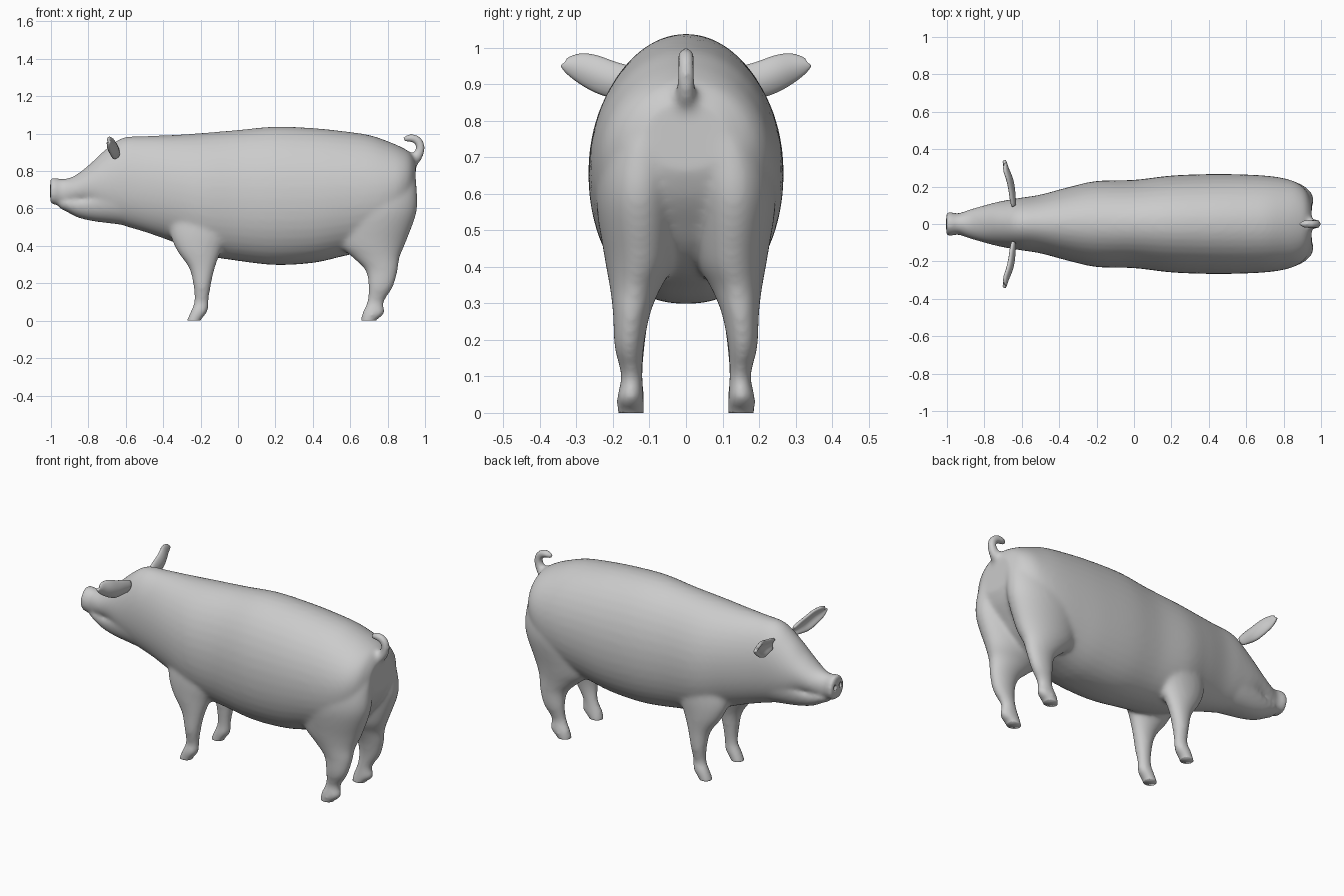
import bpy, bmesh, math
from mathutils import Vector

if "Cube" in bpy.data.objects:
    bpy.data.objects.remove(bpy.data.objects["Cube"])

skin = bpy.data.materials.new("grey_skin")
skin.diffuse_color = (0.6, 0.6, 0.6, 1)
skin.use_nodes = True
skin.node_tree.nodes["Principled BSDF"].inputs["Base Color"].default_value = skin.diffuse_color
N = 40


def spow(v, p):
    return math.copysign(abs(v) ** p, v)


def dense(rows, steps=5):
    """Smoothly resample a table of sections (Catmull-Rom)."""
    out = []
    for i in range(len(rows) - 1):
        a, b = rows[max(i - 1, 0)], rows[i]
        c, d = rows[i + 1], rows[min(i + 2, len(rows) - 1)]
        for s in range(steps):
            t = s / steps
            out.append([0.5 * (2 * q + (r - p) * t + (2 * p - 5 * q + 4 * r - w) * t * t
                               + (3 * q - p - 3 * r + w) * t ** 3)
                        for p, q, r, w in zip(a, b, c, d)])
    return out + [list(rows[-1])]


def loft(bm, rings):
    """Skin closed rings of points into a capped solid."""
    vs = [[bm.verts.new(p) for p in ring] for ring in rings]
    n = len(vs[0])
    faces = [bm.faces.new((a[i], a[(i + 1) % n], b[(i + 1) % n], b[i]))
             for a, b in zip(vs, vs[1:]) for i in range(n)]
    faces += [bm.faces.new(vs[0][::-1]), bm.faces.new(vs[-1])]
    bmesh.ops.recalc_face_normals(bm, faces=faces)


def trunk(bm, rows, widest=0.48):
    """Sections along x: x, bottom, top, half width (narrow back, fuller belly)."""
    rings = []
    for x, zb, zt, hw in dense(rows):
        zc = zb + (zt - zb) * widest
        ring = []
        for i in range(N):
            a = 2 * math.pi * i / N
            s, c = math.sin(a), math.cos(a)
            if s > 0:
                ring.append((x, hw * spow(c, 1.0), zc + s * (zt - zc)))
            else:
                ring.append((x, hw * spow(c, .85), zc + spow(s, .95) * (zc - zb)))
        rings.append(ring)
    loft(bm, rings)


def leg(bm, rows, side):
    """Sections along z: z, front x, back x, inner y, outer y."""
    rings = []
    for z, x0, x1, y0, y1 in dense(rows):
        rings.append([((x0 + x1) / 2 + (x1 - x0) / 2 * math.cos(2 * math.pi * i / N),
                       side * ((y0 + y1) / 2 + (y1 - y0) / 2 * math.sin(2 * math.pi * i / N)), z)
                      for i in range(N)])
    loft(bm, rings)


def make(name, bm):
    me = bpy.data.meshes.new(name)
    bm.to_mesh(me)
    bm.free()
    me.materials.append(skin)
    for f in me.polygons:
        f.use_smooth = True
    ob = bpy.data.objects.new(name, me)
    bpy.context.collection.objects.link(ob)
    return ob


bm = bmesh.new()
# torso and head
trunk(bm, [(-1.004, .622, .764, .064), (-.975, .62, .764, .063), (-.94, .618, .758, .057),
           (-.88, .628, .772, .077), (-.80, .618, .83, .10), (-.72, .56, .905, .12),
           (-.62, .512, .977, .138), (-.5, .475, .987, .157), (-.35, .422, .993, .197),
           (-.2, .355, 1.003, .23), (0, .32, 1.02, .236), (.2, .298, 1.038, .259),
           (.4, .309, 1.03, .267), (.55, .342, 1.015, .266), (.7, .38, .993, .259),
           (.8, .44, .96, .245), (.87, .52, .93, .222), (.92, .59, .90, .18), (.95, .66, .855, .115)])
# lower jaw
trunk(bm, [(-.955, .60, .635, .042), (-.92, .585, .645, .06), (-.86, .553, .65, .077),
           (-.78, .533, .67, .096), (-.68, .52, .70, .115), (-.6, .51, .72, .125)], .75)
# legs, run slightly below the ground and trimmed flat later
FRONT = [(-.03, -.276, -.206, .112, .188), (.0, -.274, -.20, .112, .188), (.05, -.254, -.162, .113, .189),
         (.10, -.235, -.157, .119, .178), (.18, -.238, -.146, .112, .193), (.28, -.262, -.123, .10, .196),
         (.38, -.33, -.085, .07, .202), (.48, -.365, -.03, .04, .203), (.62, -.35, -.03, .03, .19)]
HIND = [(-.03, .658, .728, .112, .188), (.0, .657, .738, .112, .188), (.04, .663, .784, .115, .19),
        (.10, .689, .78, .119, .178), (.18, .697, .829, .115, .196), (.27, .68, .855, .098, .20),
        (.34, .61, .865, .07, .208), (.42, .53, .898, .03, .222), (.58, .51, .955, .012, .246),
        (.70, .56, .957, .008, .23), (.80, .66, .945, .005, .18)]
for side in (-1, 1):
    leg(bm, FRONT, side)
    leg(bm, HIND, side)
# curled tail: x, z, radius
path = dense([(.88, .83, .06), (.93, .857, .04), (.963, .885, .028), (.976, .925, .025), (.964, .961, .024),
              (.932, .977, .024), (.905, .974, .021), (.884, .966, .015)])
rings = []
for i, (x, z, r) in enumerate(path):
    a, b = path[max(i - 1, 0)], path[min(i + 1, len(path) - 1)]
    t = Vector((b[0] - a[0], 0, b[1] - a[1])).normalized()
    side = Vector((t.z, 0, -t.x))
    rings.append([Vector((x, 0, z)) + side * r * math.cos(2 * math.pi * k / 16)
                  + Vector((0, r * math.sin(2 * math.pi * k / 16), 0)) for k in range(16)])
loft(bm, rings)
body = make("body", bm)
# fuse into one skin and soften the joins
m = body.modifiers.new("fuse", 'REMESH')
m.mode, m.voxel_size, m.use_smooth_shade = 'VOXEL', 0.01, True
m = body.modifiers.new("soften", 'SMOOTH')
m.factor, m.iterations = 0.5, 18

# nostrils and flat soles
bm = bmesh.new()
for s in (-1, 1):
    new = bmesh.ops.create_uvsphere(bm, u_segments=12, v_segments=8, radius=.012)["verts"]
    for v in new:
        v.co.z *= 1.4
    bmesh.ops.translate(bm, verts=new, vec=(-1.0, s * .025, .70))
new = bmesh.ops.create_cube(bm, size=1)["verts"]
for v in new:
    v.co = (v.co.x * 2, v.co.y, v.co.z * .2 - .1)
cutter = make("nostril_and_sole_cutter", bm)
cutter.hide_render = cutter.hide_viewport = True
m = body.modifiers.new("trim", 'BOOLEAN')
m.object, m.operation = cutter, 'DIFFERENCE'

# cupped, leaf-shaped ears: y, x, bottom z, top z
EAR = [(.10, -.638, .87, .925), (.15, -.642, .865, .945), (.20, -.646, .864, .958), (.25, -.658, .884, .977),
       (.29, -.676, .910, .983), (.318, -.686, .934, .976), (.331, -.692, .953, .964)]
for name, s in (("left_ear", -1), ("right_ear", 1)):
    bm = bmesh.new()
    grid = []
    for y, x, z0, z1 in dense(EAR, 2):
        grid.append([bm.verts.new((x - .25 * (z1 - z0) * u * u, s * (y - .012 * u), (z0 + z1) / 2 + (z1 - z0) / 2 * u))
                     for u in (-1, -.6, -.2, .2, .6, 1)])
    for a, b in zip(grid, grid[1:]):
        for i in range(5):
            bm.faces.new((a[i], a[i + 1], b[i + 1], b[i]))
    bmesh.ops.recalc_face_normals(bm, faces=bm.faces)
    ear = make(name, bm)
    m = ear.modifiers.new("thickness", 'SOLIDIFY')
    m.thickness, m.offset = 0.02, 0
    m = ear.modifiers.new("round", 'SUBSURF')
    m.levels = m.render_levels = 1
